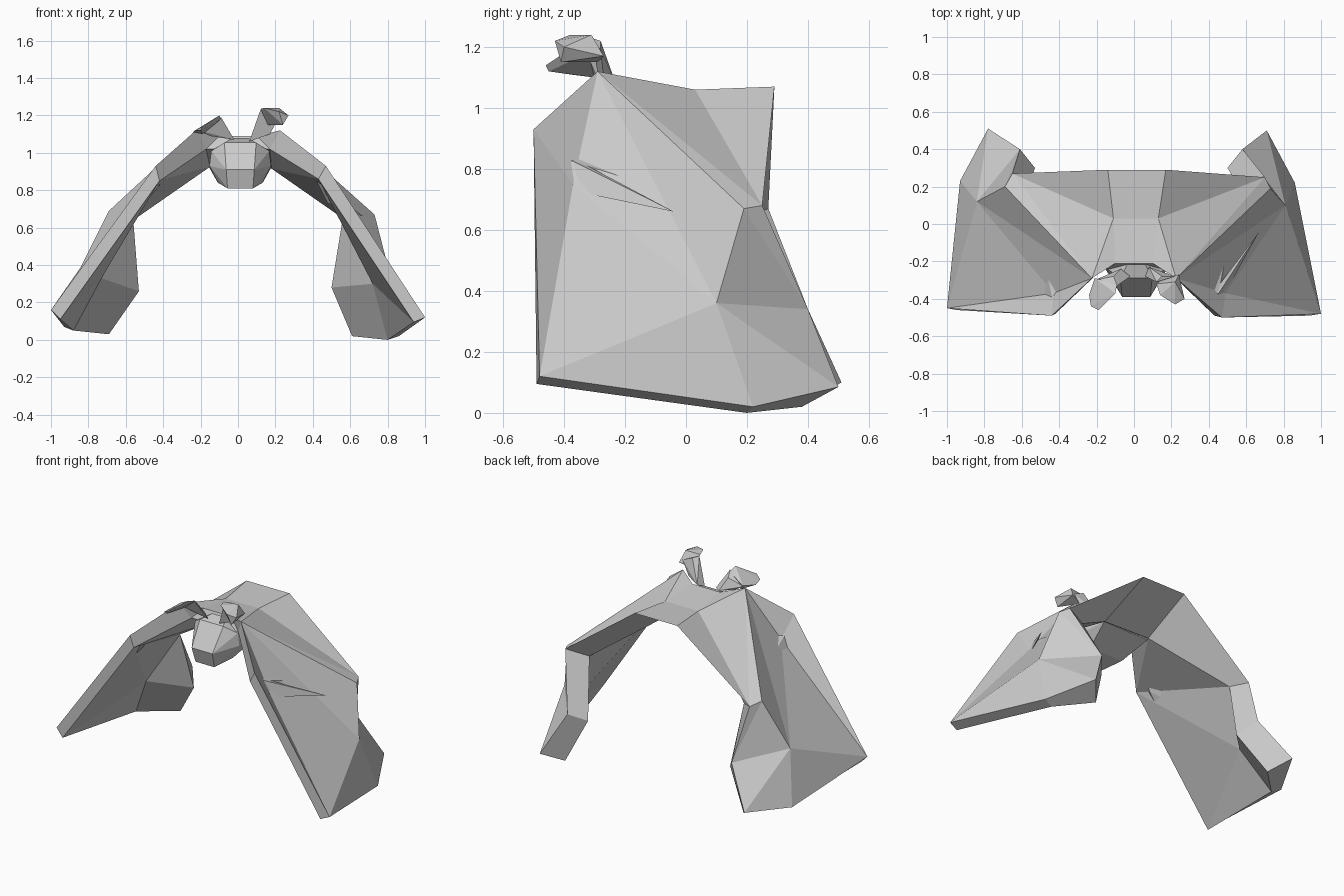
import bpy, bmesh

if "Cube" in bpy.data.objects:
    bpy.data.objects.remove(bpy.data.objects["Cube"])


def finish(name, bm):
    bmesh.ops.remove_doubles(bm, verts=bm.verts, dist=0.0005)
    bmesh.ops.recalc_face_normals(bm, faces=bm.faces)
    me = bpy.data.meshes.new(name)
    bm.to_mesh(me)
    bm.free()
    ob = bpy.data.objects.new(name, me)
    bpy.context.collection.objects.link(ob)
    return ob


def hull(name, *groups):
    """One object made of convex faceted lumps."""
    bm = bmesh.new()
    for pts in groups:
        vs = [bm.verts.new(p) for p in pts]
        r = bmesh.ops.convex_hull(bm, input=vs)
        junk = [v for v in r["geom_interior"] if isinstance(v, bmesh.types.BMVert)]
        bmesh.ops.delete(bm, geom=junk, context='VERTS')
    return finish(name, bm)


# Hide: outer points in capitals, matching underside points in lower case
right = {
    'V': (.10, -.21, 1.09), 'N': (.225, -.29, 1.12), 'n': (.17, -.24, 1.02),
    'F': (.47, -.50, .93), 'f': (.43, -.49, .86),
    'T': (1.0, -.48, .12), 't': (.94, -.49, .095),
    'E': (.86, .22, .02), 'e': (.80, .20, .0),
    'D': (.71, .50, .085), 'd': (.61, .38, .02),
    'C': (.58, .40, .34), 'c': (.50, .30, .28),
    'A': (.70, .25, .68), 'a': (.56, .20, .65),
    'K': (.73, .19, .67), 'W': (.81, .10, .36), 'w': (.72, .09, .30),
    'P': (.49, -.37, .75), 'M': (.13, .03, 1.06), 'm': (.18, -.05, .915),
    'B': (.17, .29, 1.07),
}
left = {k: (-x, y, z) for k, (x, y, z) in right.items()}
left.update({
    'F': (-.44, -.49, .93), 'f': (-.42, -.48, .85),
    'T': (-1.0, -.45, .16), 't': (-.95, -.46, .11),
    'E': (-.93, .23, .07), 'e': (-.88, .20, .05),
    'D': (-.78, .51, .10), 'd': (-.69, .39, .03),
    'C': (-.61, .40, .34), 'c': (-.53, .30, .26),
    'A': (-.65, .27, .67), 'a': (-.56, .20, .64),
    'K': (-.69, .20, .69), 'W': (-.84, .12, .39), 'w': (-.73, .09, .33),
    'P': (-.43, -.37, .81), 'M': (-.11, .03, 1.06), 'm': (-.15, -.05, .925),
    'B': (-.14, .29, 1.07),
})
outer = "NFP FTP NPW PTW NWK TEW EDW DCW CKW AKC NKA NAM MAB VNM"
inner = "nfm fam ftw fwa tew edcw caw maAB VNn"
rim = ["NFfn", "FTtf", "TEet", "EDde", "DCcd", "CAac"]
bm = bmesh.new()
sides = []
for pts in (right, left):
    vs = {k: bm.verts.new(p) for k, p in pts.items()}
    sides.append(vs)
    for f in outer.split() + inner.split() + rim:
        bm.faces.new([vs[k] for k in f])
R, L = sides
for a, b in ("VM", "MB", "Bm", "mn", "nV"):
    bm.faces.new([R[a], R[b], L[b], L[a]])
finish("hide_cloak", bm)

# Folded tuck on the right flank
hull("flank_fold", [(.42, -.42, .85), (.48, -.38, .73), (.67, -.04, .66),
                    (.43, -.36, .83), (.53, -.25, .74)])


# Head: cross sections (half width, y offset, z) skinned into faceted blocks
def section(y, levels):
    return [(.012 + s * w, y + dy, z) for w, dy, z in levels for s in (-1, 1)]


back = section(-.06, [(.11, 0, 1.04), (.165, 0, .92)])
cheek = section(-.24, [(.04, .04, 1.08), (.155, 0, 1.01), (.165, 0, .93), (.12, 0, .84)])
snout = section(-.36, [(.085, .07, 1.055), (.075, -.03, .91), (.068, .0, .81)])
hull("head", back + cheek, cheek + snout)

# Ears: stem running from the crown into a broad faceted blade
hull("right_ear",
     [(.06, -.28, 1.06), (.08, -.23, 1.08), (.17, -.27, 1.10),
      (.12, -.31, 1.23), (.22, -.28, 1.19), (.15, -.28, 1.22)],
     [(.12, -.32, 1.235), (.22, -.31, 1.24), (.24, -.27, 1.17), (.16, -.29, 1.15),
      (.27, -.40, 1.20), (.22, -.43, 1.22), (.24, -.41, 1.15), (.14, -.38, 1.24)])
hull("left_ear",
     [(-.02, -.28, 1.07), (-.07, -.24, 1.08), (-.15, -.28, 1.09),
      (-.09, -.33, 1.19), (-.21, -.30, 1.12), (-.11, -.28, 1.16)],
     [(-.10, -.37, 1.20), (-.09, -.32, 1.18), (-.21, -.29, 1.13), (-.19, -.30, 1.10),
      (-.24, -.38, 1.11), (-.23, -.44, 1.12), (-.19, -.46, 1.14), (-.20, -.45, 1.12)])
